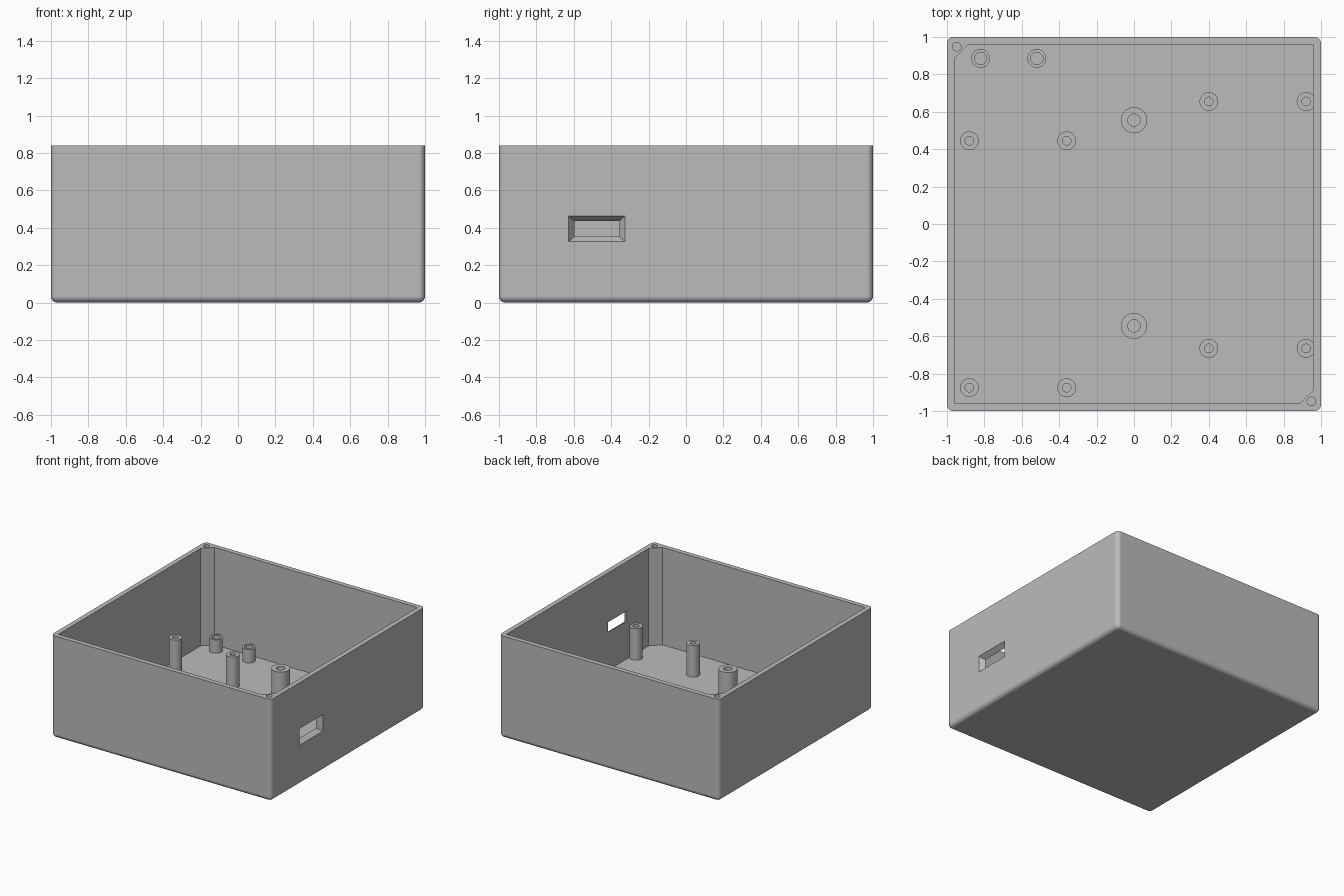
import bpy, bmesh, math
from mathutils import Matrix, Vector

HEIGHT, WALL, FLOOR = 0.84, 0.04, 0.04
INNER = 1 - WALL

if "Cube" in bpy.data.objects:
    bpy.data.objects.remove(bpy.data.objects["Cube"])

grey = bpy.data.materials.new("light grey plastic")
grey.use_nodes = True
COLOUR = (0.5, 0.5, 0.5, 1)
grey.diffuse_color = COLOUR
grey.node_tree.nodes["Principled BSDF"].inputs["Base Color"].default_value = COLOUR


def make(name, bm):
    bmesh.ops.recalc_face_normals(bm, faces=bm.faces)
    mesh = bpy.data.meshes.new(name)
    bm.to_mesh(mesh)
    bm.free()
    mesh.materials.append(grey)
    obj = bpy.data.objects.new(name, mesh)
    bpy.context.collection.objects.link(obj)
    return obj


def loft(name, lower, upper):
    """Closed solid between two matching outlines."""
    bm = bmesh.new()
    a, b = ([bm.verts.new(p) for p in ring] for ring in (lower, upper))
    bm.faces.new(a)
    bm.faces.new(b)
    for i in range(len(a)):
        j = (i + 1) % len(a)
        bm.faces.new((a[i], a[j], b[j], b[i]))
    return make(name, bm)


def rod(name, x, y, radius, z0, z1):
    bm = bmesh.new()
    bmesh.ops.create_cone(bm, cap_ends=True, segments=32, radius1=radius, radius2=radius,
                          depth=z1 - z0, matrix=Matrix.Translation((x, y, (z0 + z1) / 2)))
    return make(name, bm)


def smooth(obj):
    bpy.ops.object.select_all(action='DESELECT')
    obj.select_set(True)
    bpy.context.view_layer.objects.active = obj
    bpy.ops.object.shade_smooth_by_angle(angle=math.radians(30))


def standoff(name, x, y, radius, bore, top):
    """Hollow post standing on the floor."""
    bm = bmesh.new()
    base = FLOOR - 0.01
    profile = [(radius, base), (radius, top), (bore, top), (bore, base)]
    verts = [bm.verts.new((r, 0, z)) for r, z in profile]
    edges = [bm.edges.new((verts[i - 1], verts[i])) for i in range(len(verts))]
    bmesh.ops.spin(bm, geom=verts + edges, cent=(0, 0, 0), axis=(0, 0, 1),
                   angle=math.tau, steps=32, use_merge=True)
    bmesh.ops.remove_doubles(bm, verts=bm.verts, dist=0.0001)
    bmesh.ops.translate(bm, verts=bm.verts, vec=Vector((x, y, 0)))
    smooth(make(name, bm))


# Outer shell: block with every edge rounded except the rim
bm = bmesh.new()
bmesh.ops.create_cube(bm, size=1, matrix=Matrix.Translation((0, 0, HEIGHT / 2))
                      @ Matrix.Diagonal((2, 2, HEIGHT, 1)))
rounded = [e for e in bm.edges if min(v.co.z for v in e.verts) < 0.01]
bmesh.ops.bevel(bm, geom=rounded, offset=0.035, offset_type='OFFSET',
                segments=6, profile=0.5, affect='EDGES')
case = make("case", bm)

# Cavity with two diagonal corners cut for the lid screws
cut = INNER - 0.075
half = [(-INNER, -INNER), (cut, -INNER), (INNER, -cut)]
outline = half + [(-x, -y) for x, y in half]
cutters = [loft("cavity_cutter", [(x, y, FLOOR) for x, y in outline],
                [(x, y, HEIGHT + 0.1) for x, y in outline])]

# Tapered connector opening in the side wall
def slot_ring(x):
    grow = (x - INNER) / WALL
    w, h = 0.12 + 0.03 * grow, 0.041 + 0.027 * grow
    return [(x, -0.477 + sy * w, 0.394 + sz * h)
            for sy, sz in ((-1, -1), (1, -1), (1, 1), (-1, 1))]

cutters.append(loft("port_cutter", slot_ring(INNER - 0.01), slot_ring(1.01)))

# Lid screw holes
for s in (-1, 1):
    cutters.append(rod("screw_cutter", s * 0.948, -s * 0.948, 0.023, HEIGHT - 0.25, HEIGHT + 0.05))

for cutter in cutters:
    cutter.hide_render = True
    mod = case.modifiers.new("cut", 'BOOLEAN')
    mod.operation = 'DIFFERENCE'
    mod.solver = 'EXACT'
    mod.object = cutter

# Bake the cuts and drop the cutters
deps = bpy.context.evaluated_depsgraph_get()
case_mesh = bpy.data.meshes.new_from_object(case.evaluated_get(deps))
case.modifiers.clear()
case.data = case_mesh
for cutter in cutters:
    bpy.data.objects.remove(cutter)
smooth(case)
normals = case.modifiers.new("flat_walls", 'WEIGHTED_NORMAL')
normals.keep_sharp = True

# Circuit board posts, two groups of four
for x in (-0.88, -0.36):
    for y in (-0.875, 0.445):
        standoff("right_board_post", x, y, 0.05, 0.023, 0.30)
for x in (0.4, 0.92):
    for y in (-0.665, 0.655):
        standoff("left_board_post", x, y, 0.05, 0.023, 0.30)

# Wide centre posts and short back posts
for y in (-0.545, 0.555):
    standoff("centre_post", 0, y, 0.07, 0.033, 0.24)
for x in (-0.82, -0.52):
    standoff("short_back_post", x, 0.885, 0.05, 0.033, 0.15)
